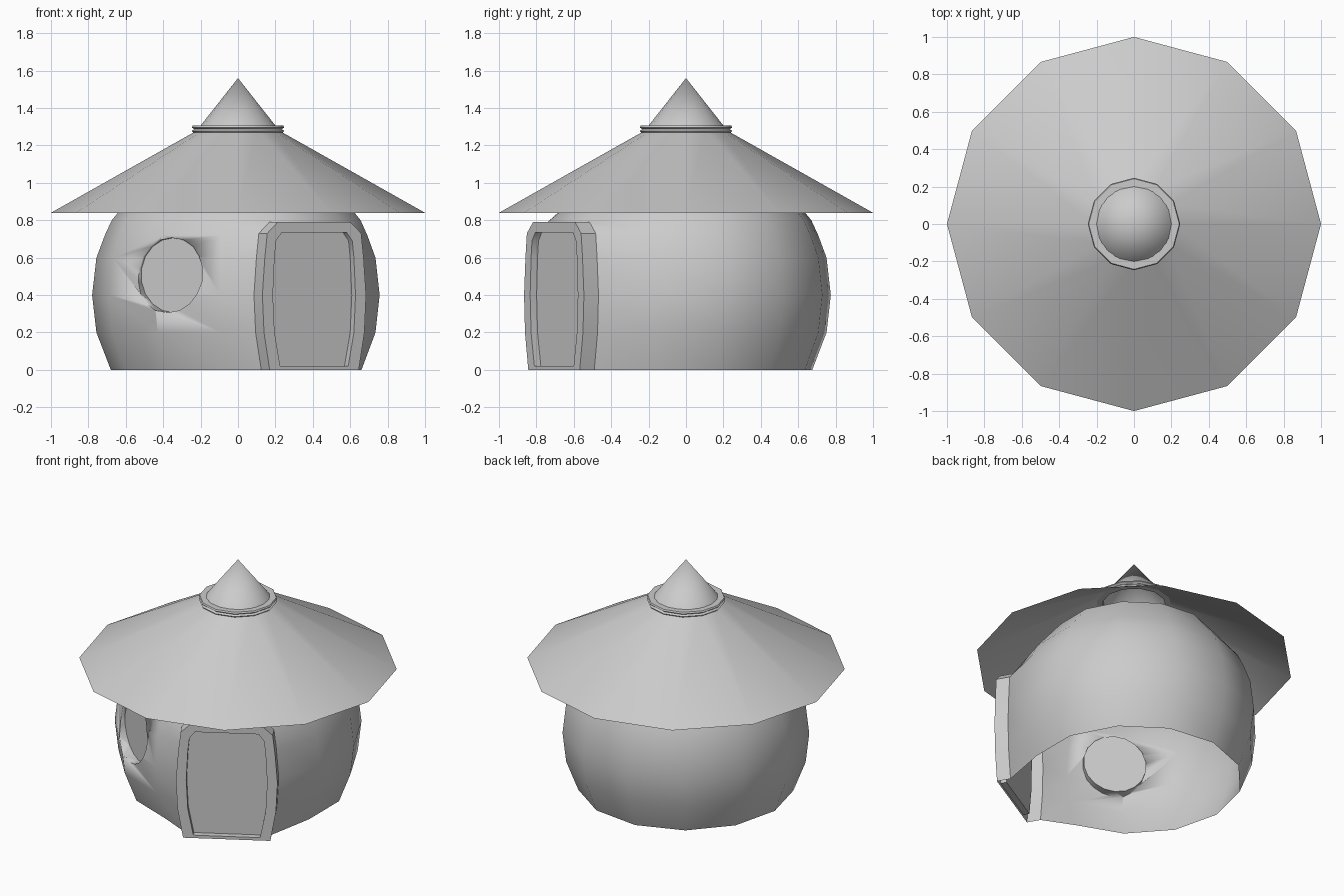
import bpy, bmesh, math
from mathutils import Vector, Matrix

if "Cube" in bpy.data.objects:
    bpy.data.objects.remove(bpy.data.objects["Cube"])

def finish(bm, name, angle=35):
    me = bpy.data.meshes.new(name)
    bm.to_mesh(me)
    bm.free()
    ob = bpy.data.objects.new(name, me)
    bpy.context.collection.objects.link(ob)
    bpy.ops.object.select_all(action='DESELECT')
    ob.select_set(True)
    bpy.context.view_layer.objects.active = ob
    bpy.ops.object.shade_smooth_by_angle(angle=math.radians(angle))
    return ob

def lathe(name, profile, n, angle=35, closed=False):
    bm = bmesh.new()
    rings = [[bm.verts.new((r * math.cos(2 * math.pi * k / n), r * math.sin(2 * math.pi * k / n), z))
              for k in range(n)] for r, z in profile]
    pairs = list(zip(rings, rings[1:])) + ([(rings[-1], rings[0])] if closed else [])
    for a, b in pairs:
        for k in range(n):
            j = (k + 1) % n
            bm.faces.new((a[k], a[j], b[j], b[k]))
    bmesh.ops.remove_doubles(bm, verts=bm.verts, dist=1e-5)
    bmesh.ops.recalc_face_normals(bm, faces=bm.faces)
    return finish(bm, name, angle)

# Wall: bulged 13-sided shell; two columns are pulled out to the door frame
N = 13
wall = [(.68, 0), (.757, .2), (.78, .4), (.757, .6), (.712, .72), (.675, .8), (.51, 1.0)]
door_out = [(.275, 0), (.31, .2), (.32, .4), (.305, .6), (.29, .73), (.225, .79)]
door_in = [(.21, .02), (.245, .2), (.255, .4), (.245, .6), (.235, .69), (.2, .735)]
out = Vector((math.cos(math.radians(-60)), math.sin(math.radians(-60)), 0))
side = Vector((-out.y, out.x, 0))

def door_pt(depth, w, z):
    return out * depth + side * w + Vector((0, 0, z))

bm = bmesh.new()
rings = []
for i, (r, z) in enumerate(wall):
    ring = []
    for k in range(N):
        a = math.pi - 2 * math.pi * k / N
        p = Vector((r * math.cos(a), r * math.sin(a), z))
        if k in (8, 9) and i < len(door_out):
            w, dz = door_out[i]
            p = door_pt(.725, w if k == 8 else -w, dz)
        ring.append(bm.verts.new(p))
    rings.append(ring)
for i in range(len(rings) - 1):
    for k in range(N):
        if k == 8 and i < len(door_out) - 1:
            continue
        j = (k + 1) % N
        bm.faces.new((rings[i][k], rings[i][j], rings[i + 1][j], rings[i + 1][k]))

# Door frame and recessed door panel, continuing from the wall opening
def door_loop(pts, depth):
    return ([bm.verts.new(door_pt(depth, w, z)) for w, z in pts] +
            [bm.verts.new(door_pt(depth, -w, z)) for w, z in reversed(pts)])

back = [rings[i][8] for i in range(6)] + [rings[i][9] for i in reversed(range(6))]
loops = [back, door_loop(door_out, .815), door_loop(door_in, .815), door_loop(door_in, .775)]
for a, b in zip(loops, loops[1:]):
    for k in range(12):
        j = (k + 1) % 12
        bm.faces.new((a[k], a[j], b[j], b[k]))
bm.faces.new(loops[-1])

# Temporary caps so the window can be cut cleanly
bm.faces.new(rings[0])
bm.faces.new(rings[-1])
bmesh.ops.recalc_face_normals(bm, faces=bm.faces)
house = finish(bm, "wall_with_door")

# Round recessed window
wdir = Vector((-.5, -math.sqrt(.75), 0))
cb = bmesh.new()
bmesh.ops.create_cone(cb, cap_ends=True, segments=18, radius1=.2, radius2=.2, depth=.3,
                      matrix=Matrix.Translation(wdir * .84 + Vector((0, 0, .506))) @
                      wdir.to_track_quat('Z', 'Y').to_matrix().to_4x4())
cutter = finish(cb, "window_cutter")
cutter.hide_render = True
mod = house.modifiers.new("window", 'BOOLEAN')
mod.operation = 'DIFFERENCE'
mod.solver = 'EXACT'
mod.object = cutter
bpy.context.view_layer.objects.active = house
bpy.ops.object.modifier_apply(modifier="window")
bpy.data.objects.remove(cutter)

# Open the shell at floor and top
bm = bmesh.new()
bm.from_mesh(house.data)
caps = [f for f in bm.faces if all(v.co.z < .001 for v in f.verts) or all(v.co.z > .999 for v in f.verts)]
bmesh.ops.delete(bm, geom=caps, context='FACES')
bm.to_mesh(house.data)
bm.free()

# Roof, collar and pointed cap
lathe("roof", [(1.0, .84), (.21, 1.285)], 12)
lathe("roof_collar", [(.2, 1.27), (.24, 1.27), (.247, 1.278), (.235, 1.287), (.247, 1.296),
                      (.242, 1.306), (.2, 1.306)], 12, closed=True)
lathe("roof_tip", [(.205, 1.3), (0, 1.56)], 16, 60)
